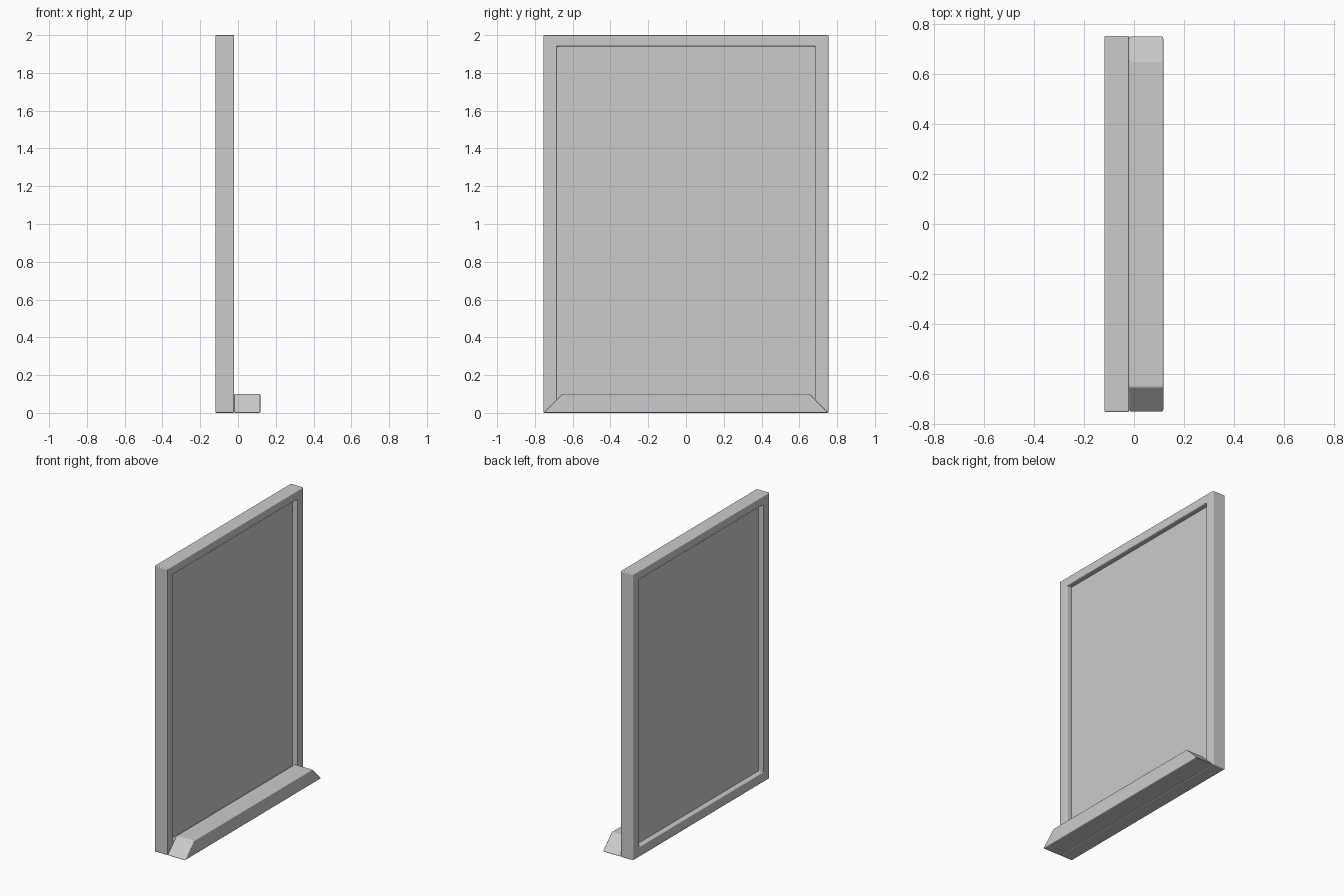
import bpy
import bmesh
from mathutils import Matrix, Vector

if "Cube" in bpy.data.objects:
    bpy.data.objects.remove(bpy.data.objects["Cube"], do_unlink=True)

grey = bpy.data.materials.new("light_grey")
grey.use_nodes = True
colour = (0.6, 0.6, 0.6, 1)
grey.diffuse_color = colour
grey.node_tree.nodes["Principled BSDF"].inputs["Base Color"].default_value = colour

HALF_WIDTH, HEIGHT, BORDER = 0.754, 2.0, 0.1
BACK, JOINT, FRONT = -0.119, -0.02, 0.118


def box(low, high):
    """Mesh box spanning two corners."""
    bm = bmesh.new()
    low, high = Vector(low), Vector(high)
    bmesh.ops.create_cube(bm, size=1)
    bmesh.ops.transform(bm, verts=bm.verts, matrix=Matrix.Translation((low + high) / 2)
                        @ Matrix.Diagonal((*(high - low), 1)))
    return bm


def finish(name, bm, bevel=0):
    bmesh.ops.recalc_face_normals(bm, faces=bm.faces)
    mesh = bpy.data.meshes.new(name)
    bm.to_mesh(mesh)
    bm.free()
    mesh.materials.append(grey)
    obj = bpy.data.objects.new(name, mesh)
    bpy.context.collection.objects.link(obj)
    bpy.ops.object.select_all(action="DESELECT")
    bpy.context.view_layer.objects.active = obj
    obj.select_set(True)
    if bevel:
        mod = obj.modifiers.new("soft_edges", "BEVEL")
        mod.width, mod.segments = bevel, 3
        mod.harden_normals = True
        bpy.ops.object.shade_smooth_by_angle()
    return obj


# Frame: a box with its two broad faces inset and joined by an opening
bm = box((BACK, -HALF_WIDTH, 0), (JOINT, HALF_WIDTH, HEIGHT))
broad = [f for f in bm.faces if abs(f.normal.x) > 0.9]
bmesh.ops.inset_individual(bm, faces=broad, thickness=BORDER)
for v in {v for f in broad for v in f.verts}:
    if v.co.z > HEIGHT / 2:
        v.co.z += 0.01
rims = [e for f in broad for e in f.edges]
bmesh.ops.delete(bm, geom=broad, context="FACES_ONLY")
bmesh.ops.bridge_loops(bm, edges=rims)
finish("frame", bm, 0.006)

# Thin panel set midway through the frame's depth
middle = (BACK + JOINT) / 2
inner = HALF_WIDTH - BORDER / 2
finish("panel", box((middle - 0.014, -inner, BORDER / 2),
                    (middle + 0.014, inner, HEIGHT - BORDER / 2)))

# Bottom ledge with sloping ends
bm = box((JOINT, -HALF_WIDTH, 0), (FRONT, HALF_WIDTH, BORDER))
for v in bm.verts:
    if v.co.z > BORDER / 2:
        v.co.y *= (HALF_WIDTH - BORDER) / HALF_WIDTH
finish("ledge", bm, 0.006)
